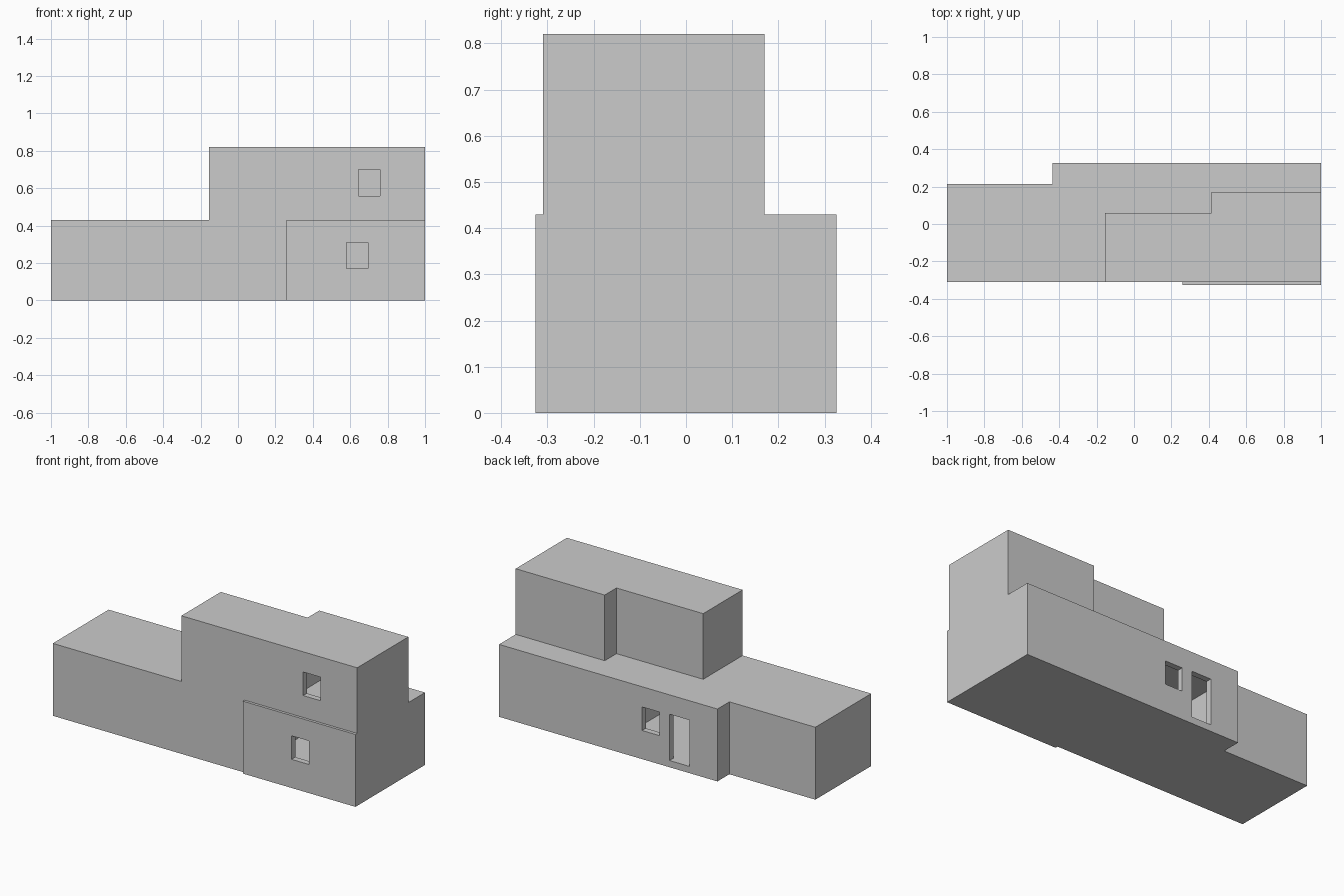
import bpy, bmesh

if "Cube" in bpy.data.objects:
    bpy.data.objects.remove(bpy.data.objects["Cube"])

WALL = 0.035    # wall thickness
SLAB = 0.04     # floor and roof thickness
GROUND_TOP, ROOF_TOP = 0.43, 0.82


def extrude_outline(name, outline, z0, z1):
    """Solid prism from a plan outline."""
    bm = bmesh.new()
    face = bm.faces.new([bm.verts.new((x, y, z0)) for x, y in outline])
    up = bmesh.ops.extrude_face_region(bm, geom=[face])
    verts = [v for v in up["geom"] if isinstance(v, bmesh.types.BMVert)]
    bmesh.ops.translate(bm, verts=verts, vec=(0, 0, z1 - z0))
    bmesh.ops.recalc_face_normals(bm, faces=bm.faces[:])
    mesh = bpy.data.meshes.new(name)
    bm.to_mesh(mesh)
    bm.free()
    obj = bpy.data.objects.new(name, mesh)
    bpy.context.collection.objects.link(obj)
    return obj


def cut_boxes(target, boxes):
    """Subtract boxes given as (x0, x1, y0, y1, z0, z1), then drop the cutters."""
    cutters = []
    for x0, x1, y0, y1, z0, z1 in boxes:
        c = extrude_outline("cutter", [(x0, y0), (x1, y0), (x1, y1), (x0, y1)], z0, z1)
        c.hide_render = True
        mod = target.modifiers.new("opening", "BOOLEAN")
        mod.operation, mod.solver, mod.object = "DIFFERENCE", "EXACT", c
        cutters.append(c)
    deps = bpy.context.evaluated_depsgraph_get()
    mesh = bpy.data.meshes.new_from_object(target.evaluated_get(deps))
    target.modifiers.clear()
    target.data = mesh
    for c in cutters:
        bpy.data.objects.remove(c)


def room(x0, x1, y0, y1, z0, z1):
    """Room cavity inset from the outer front and back wall lines."""
    return (x0, x1, y0 + WALL, y1 - WALL, z0, z1)


# Ground storey: three rooms, the right one stepping forward
ground = extrude_outline("ground_storey", [
    (-1, -0.31), (0.26, -0.31), (0.26, -0.326), (1, -0.326),
    (1, 0.326), (-0.435, 0.326), (-0.435, 0.214), (-1, 0.214)], 0, GROUND_TOP)
lo, hi = SLAB, GROUND_TOP - SLAB
cut_boxes(ground, [
    room(-1 + WALL, -0.435, -0.31, 0.214, lo, hi),
    room(-0.435 + WALL, 0.26, -0.31, 0.326, lo, hi),
    room(0.26 + WALL, 1 - WALL, -0.326, 0.326, lo, hi),
    (0.58, 0.695, -0.4, -0.27, 0.17, 0.31),     # front window
    (-0.055, 0.06, 0.27, 0.4, 0.17, 0.31),      # back window
    (-0.25, -0.12, 0.27, 0.4, lo, 0.315),       # back door
])

# Upper storey: two rooms, stepped at the back, standing on the lower roof
upper = extrude_outline("upper_storey", [
    (-0.155, -0.31), (1, -0.31), (1, 0.17),
    (0.415, 0.17), (0.415, 0.06), (-0.155, 0.06)], GROUND_TOP, ROOF_TOP)
lo, hi = GROUND_TOP - 0.02, ROOF_TOP - SLAB
cut_boxes(upper, [
    room(-0.155 + WALL, 0.415, -0.31, 0.06, lo, hi),
    room(0.415 + WALL, 1 - WALL, -0.31, 0.17, lo, hi),
    (0.645, 0.76, -0.4, -0.25, 0.56, 0.70),     # front window
])
